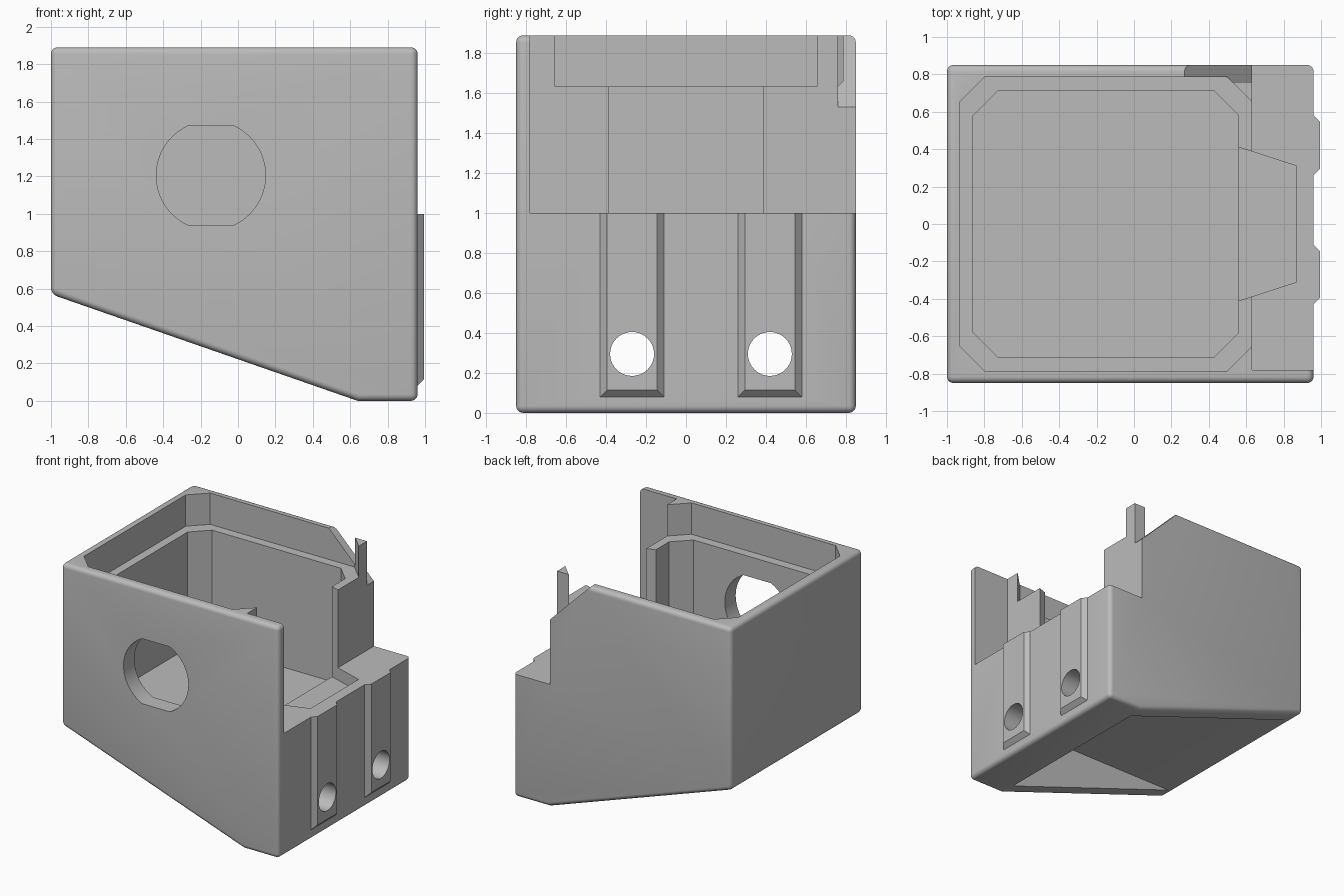
import bpy, bmesh, math
from mathutils import Vector

if "Cube" in bpy.data.objects:
    bpy.data.objects.remove(bpy.data.objects["Cube"], do_unlink=True)

grey = bpy.data.materials.new("plain grey")
grey.use_nodes = True
colour = (0.5, 0.5, 0.5, 1)
grey.diffuse_color = colour
grey.node_tree.nodes["Principled BSDF"].inputs["Base Color"].default_value = colour


def prism(name, points, axis, low, high):
    """Extrude a 2D outline along one axis; outline is in the other two axes, in x, y, z order."""
    def place(p, d):
        c = list(p)
        c.insert("xyz".index(axis), d)
        return Vector(c)
    bm = bmesh.new()
    face = bm.faces.new([bm.verts.new(place(p, low)) for p in points])
    grown = bmesh.ops.extrude_face_region(bm, geom=[face])["geom"]
    shift = place((0, 0), high - low)
    bmesh.ops.translate(bm, vec=shift, verts=[g for g in grown if isinstance(g, bmesh.types.BMVert)])
    bmesh.ops.recalc_face_normals(bm, faces=bm.faces)
    mesh = bpy.data.meshes.new(name)
    bm.to_mesh(mesh)
    bm.free()
    mesh.materials.append(grey)
    obj = bpy.data.objects.new(name, mesh)
    bpy.context.collection.objects.link(obj)
    return obj


def rect(x0, x1, y0, y1):
    return [(x0, y0), (x1, y0), (x1, y1), (x0, y1)]


def chamfered(x0, x1, y, c):
    half = [(x0, y - c), (x0 + c, y), (x1 - c, y), (x1, y - c)]
    return half + [(px, -py) for px, py in reversed(half)]


def round_outline(cx, cz, r, half_height, n=64):
    """Circle, optionally flattened at top and bottom."""
    a = math.asin(min(1, half_height / r))
    angles = [-a + 2 * a * i / (n // 2) for i in range(n // 2 + 1)]
    right = [(r * math.cos(t), r * math.sin(t)) for t in angles]
    left = [(-px, pz) for px, pz in reversed(right)]
    if half_height >= r:
        left = left[1:-1]
    return [(cx + px, cz + pz) for px, pz in right + left]


def apply(obj, mod):
    bpy.context.view_layer.objects.active = obj
    bpy.ops.object.modifier_apply(modifier=mod.name)


def combine(obj, other, operation="DIFFERENCE"):
    mod = obj.modifiers.new("combine", "BOOLEAN")
    mod.operation, mod.solver, mod.object = operation, "EXACT", other
    apply(obj, mod)
    bpy.data.objects.remove(other, do_unlink=True)


# Outer block with sloped underside and rounded edges
side = [(-1, 0.57), (0.64, 0), (0.96, 0), (0.96, 1.89), (-1, 1.89)]
body = prism("housing", side, "y", -0.85, 0.85)
bevel = body.modifiers.new("rounding", "BEVEL")
bevel.width, bevel.segments = 0.035, 5
bevel.limit_method, bevel.angle_limit = "ANGLE", math.radians(30)
apply(body, bevel)

# Raised mounting pads on the right side, chamfered at sides and bottom
pads = (-0.27, 0.42)
for y in pads:
    w = 0.18
    pad = prism("mounting_pad", [(0.94, y - w), (0.995, y - w + 0.055),
                                 (0.995, y + w - 0.055), (0.94, y + w)], "z", 0.06, 1.05)
    for v in pad.data.vertices:
        if v.co.x > 0.99 and v.co.z < 0.5:
            v.co.z += 0.055
    combine(body, pad, "UNION")

# Step above the right ledge, leaving the front wall at full height
combine(body, prism("ledge_cut", rect(0.63, 1.2, -0.78, 1), "z", 1, 2))
# Main cavity and the wider lid seat above it
combine(body, prism("cavity_cut", chamfered(-0.86, 0.56, 0.71, 0.13), "z", 0.69, 1.8))
combine(body, prism("lid_seat_cut", chamfered(-0.93, 0.63, 0.785, 0.13), "z", 1.635, 2))
# Tapered side opening with a shallow pocket in the ledge
channel = [(0.5, -0.43), (0.87, -0.31), (0.87, 0.31), (0.5, 0.43)]
combine(body, prism("channel_cut", channel, "z", 0.9, 1.7))
# Sloping notch at the top of the back wall
notch = [(0.22, 1.94), (0.68, 1.48), (0.68, 1.94)]
combine(body, prism("notch_cut", notch, "y", 0.76, 1))
# Flattened round opening in the front wall
combine(body, prism("front_hole_cut", round_outline(-0.145, 1.205, 0.292, 0.265), "y", -1, -0.6))
# Hollow under the floor, open through the sloped underside
combine(body, prism("under_hollow_cut", rect(-1.0, 0.63, -0.71, 0.71), "z", -0.2, 0.55))
# Screw holes through the pads into the hollow
for y in pads:
    combine(body, prism("screw_hole_cut", round_outline(y, 0.295, 0.11, 0.11, 40), "x", 0.5, 1.2))

bpy.ops.object.select_all(action="DESELECT")
body.select_set(True)
bpy.context.view_layer.objects.active = body
bpy.ops.object.shade_smooth_by_angle(angle=math.radians(25))
